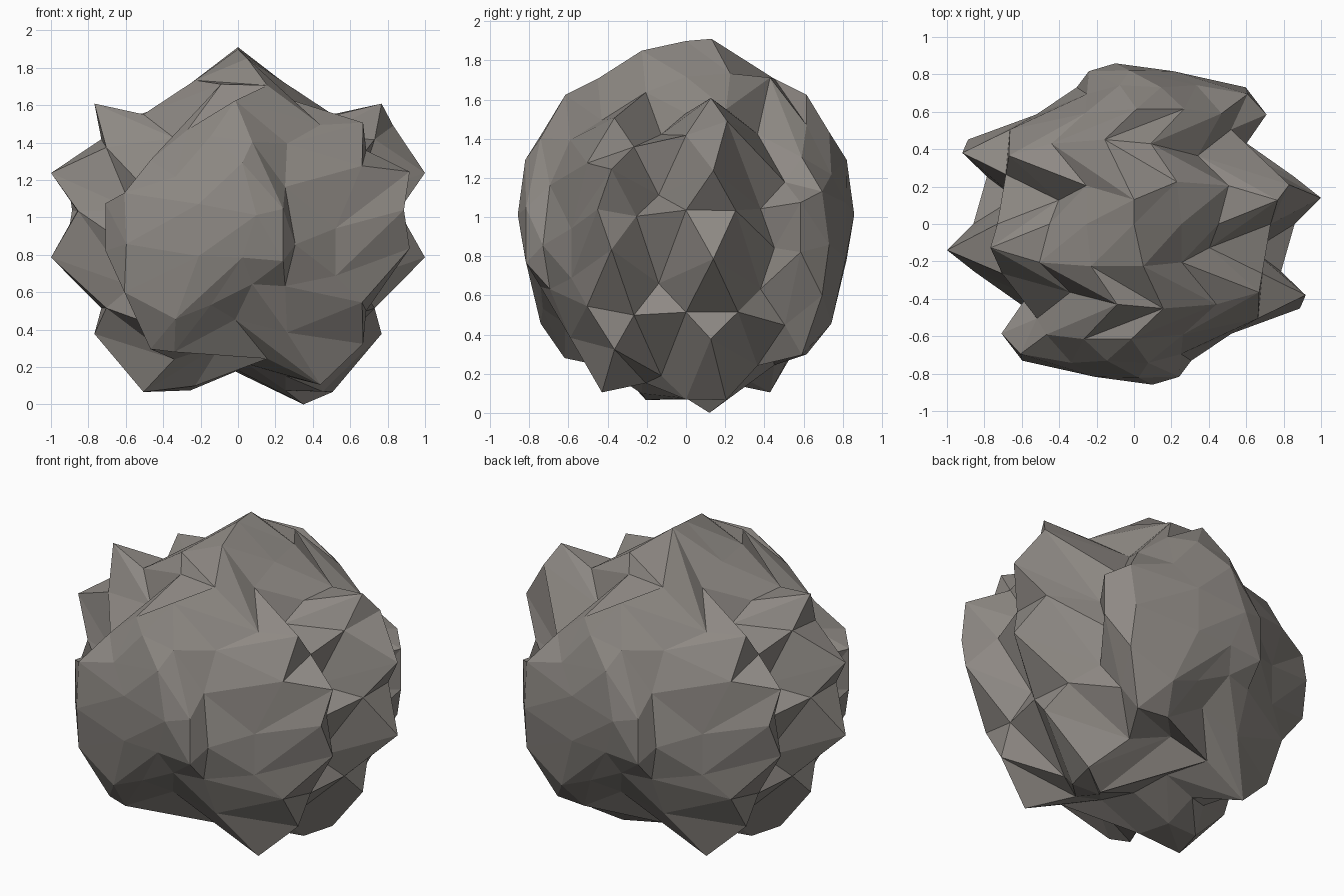
import bpy
from math import sin, cos, radians
from mathutils import Matrix, Vector

if "Cube" in bpy.data.objects:
    bpy.data.objects.remove(bpy.data.objects["Cube"])

R = 0.859          # base radius
MID = 1.04         # height of the rock's middle

# Base ball: 320 flat triangles, turned so an edge lies across the top
bpy.ops.mesh.primitive_ico_sphere_add(subdivisions=3, radius=1)
rock = bpy.context.object
rock.name = "boulder"
rock.data.transform(Matrix.Rotation(radians(-31.717), 4, 'Y'))
verts = rock.data.vertices
dirs = [v.co.copy() for v in verts]

# Ripple the surface: ridges across the width, then troughs following them
for v in verts:
    x, y, z = v.co
    x += 0.213 * sin(10 * y)
    z += 0.14 * (cos(6 * x) - 1)
    v.co = (x * R, y * R, z * R + MID)

# A few knobs pulled to their own places: direction -> position
knobs = [
    ((0.162, 0.263, -0.951), (0.35, 0.12, 0.0)),     # lowest point
    ((-0.162, 0.263, 0.951), (0.0, 0.13, 1.91)),     # crown
    ((0.809, 0.309, 0.5), (0.83, 0.21, 1.49)),       # right shoulder
    ((-0.147, -0.717, -0.68), (-0.34, -0.62, 0.28)), # front chin
]
for d, pos in knobs:
    d = Vector(d)
    i = min(range(len(dirs)), key=lambda k: (dirs[k] - d).length)
    verts[i].co = pos

# Stand exactly on the ground and centre sideways
low = min(v.co.z for v in verts)
xs = [v.co.x for v in verts]
shift = (min(xs) + max(xs)) / 2
for v in verts:
    v.co.z -= low
    v.co.x -= shift

for p in rock.data.polygons:
    p.use_smooth = False

# Dark warm grey stone
stone = bpy.data.materials.new("stone")
stone.diffuse_color = (0.27, 0.25, 0.23, 1)
stone.use_nodes = True
stone.node_tree.nodes["Principled BSDF"].inputs["Base Color"].default_value = stone.diffuse_color
rock.data.materials.append(stone)
rock.data.update()
